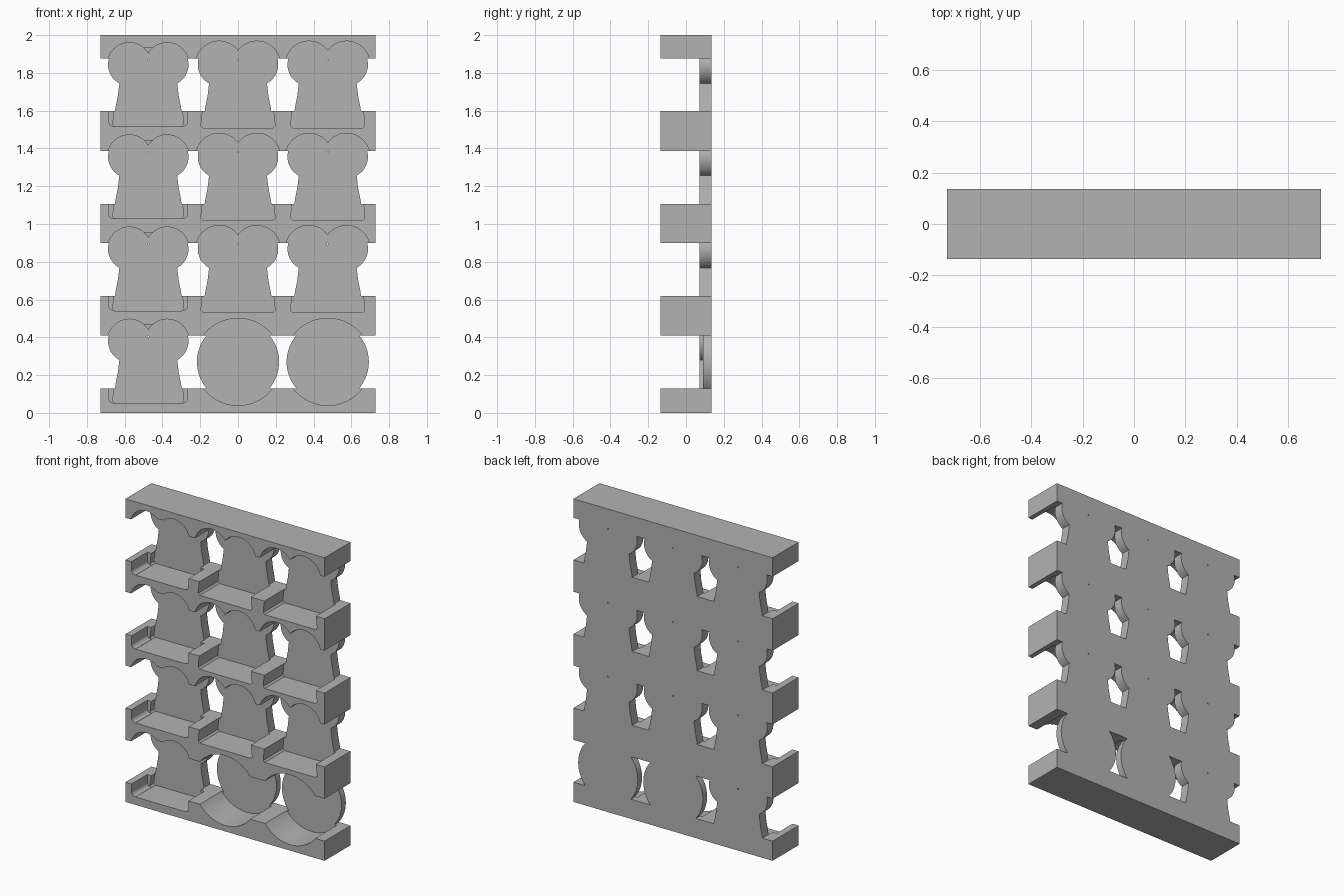
import bpy, bmesh, math

if "Cube" in bpy.data.objects:
    bpy.data.objects.remove(bpy.data.objects["Cube"], do_unlink=True)

BACK, FRONT = 0.135, -0.135
COLUMNS = (-0.475, 0.0, 0.475)
ROWS = [0.055 + 0.488 * i for i in range(4)]
BARS = ((0, 0.13), (0.41, 0.62), (0.9, 1.107), (1.387, 1.597), (1.875, 2))
DISC_Z, DISC_R = 0.27, 0.2175

grey = bpy.data.materials.new("plain grey")
grey.use_nodes = True
grey.diffuse_color = (0.45, 0.45, 0.45, 1)
grey.node_tree.nodes["Principled BSDF"].inputs["Base Color"].default_value = grey.diffuse_color


def prism(bm, outline, y0, y1):
    """Extrude an x-z outline along y."""
    front = [bm.verts.new((x, y0, z)) for x, z in outline]
    back = [bm.verts.new((x, y1, z)) for x, z in outline]
    n = len(outline)
    faces = [bm.faces.new(front), bm.faces.new(back)]
    for i in range(n):
        j = (i + 1) % n
        faces.append(bm.faces.new((front[i], front[j], back[j], back[i])))
    bmesh.ops.recalc_face_normals(bm, faces=faces)


def box(bm, x0, x1, z0, z1, y0, y1):
    prism(bm, [(x0, z0), (x1, z0), (x1, z1), (x0, z1)], y0, y1)


def circle(cx, cz, r, n):
    return [(cx + r * math.cos(math.tau * i / n), cz + r * math.sin(math.tau * i / n))
            for i in range(n)]


def mirrored(half, cx, cz):
    """Close a right-hand half outline, shifted to its cell."""
    left = [(-x, z) for x, z in reversed(half) if x > 1e-5]
    return [(cx + x, cz + z) for x, z in half + left]


def two_lobed(cx, base, grow):
    """Flared body below two round lobes."""
    r = 0.113 + grow
    half = [(0.174 + grow, -grow), (0.185 + grow, 0.011 - grow), (0.181 + grow, 0.05),
            (0.172 + grow, 0.105), (0.161 + grow, 0.16)]
    start, end = math.radians(-62), math.acos(-0.1 / r)
    for i in range(33):
        a = start + (end - start) * i / 32
        x = 0.0 if i == 32 else 0.1 + r * math.cos(a)
        half.append((x, 0.325 + r * math.sin(a)))
    return mirrored(half, cx, base)


def slot(cx, base):
    """Wide slot with rounded lower corners."""
    half = [(0.183 + 0.025 * math.sin(a), 0.023 - 0.025 * math.cos(a))
            for a in (math.pi / 12 * i for i in range(7))]
    return mirrored(half + [(0.208, 0.12)], cx, base)


def make(name, bm):
    mesh = bpy.data.meshes.new(name)
    bm.to_mesh(mesh)
    bm.free()
    mesh.materials.append(grey)
    obj = bpy.data.objects.new(name, mesh)
    bpy.context.collection.objects.link(obj)
    return obj


def combine(target, tool, operation):
    tool.hide_render = True
    mod = target.modifiers.new("combine", "BOOLEAN")
    mod.operation, mod.solver, mod.object = operation, "EXACT", tool
    bpy.context.view_layer.objects.active = target
    bpy.ops.object.modifier_apply(modifier=mod.name)
    bpy.data.objects.remove(tool, do_unlink=True)


# Horizontal shelf bars
bars = bmesh.new()
for z0, z1 in BARS:
    box(bars, -0.727, 0.727, z0, z1, FRONT, BACK)
rack = make("rack", bars)

# Back panels, pockets, side slots and pin holes for each cell
panels, pockets, slots, notches, pins = (bmesh.new() for _ in range(5))
for row, base in enumerate(ROWS):
    for col, cx in enumerate(COLUMNS):
        if row == 0 and col > 0:
            prism(panels, circle(cx, DISC_Z, DISC_R, 96), 0.09, BACK)
            prism(pockets, circle(cx, DISC_Z, DISC_R + 0.013, 96), FRONT - 0.05, 0.0905)
            continue
        prism(panels, two_lobed(cx, base, 0), 0.07, BACK)
        prism(pockets, two_lobed(cx, base, 0.003 if col == 0 else 0.011),
              FRONT - 0.05, 0.0705)
        prism(pins, circle(cx, base + 0.35, 0.004, 12), 0.0, BACK + 0.05)
        if col == 0:
            prism(slots, slot(cx, base), FRONT - 0.05, 0.03)
            box(notches, cx - 0.09, cx + 0.09, base + 0.34, base + 0.412, FRONT - 0.05, 0.03)

combine(rack, make("panels", panels), "UNION")
for name, bm in (("pockets", pockets), ("slots", slots), ("notches", notches), ("pins", pins)):
    combine(rack, make(name + "_cutter", bm), "DIFFERENCE")

# Smooth curved walls, keep the edges crisp
bpy.ops.object.select_all(action="DESELECT")
rack.select_set(True)
bpy.context.view_layer.objects.active = rack
bpy.ops.object.shade_smooth_by_angle(angle=math.radians(25))
